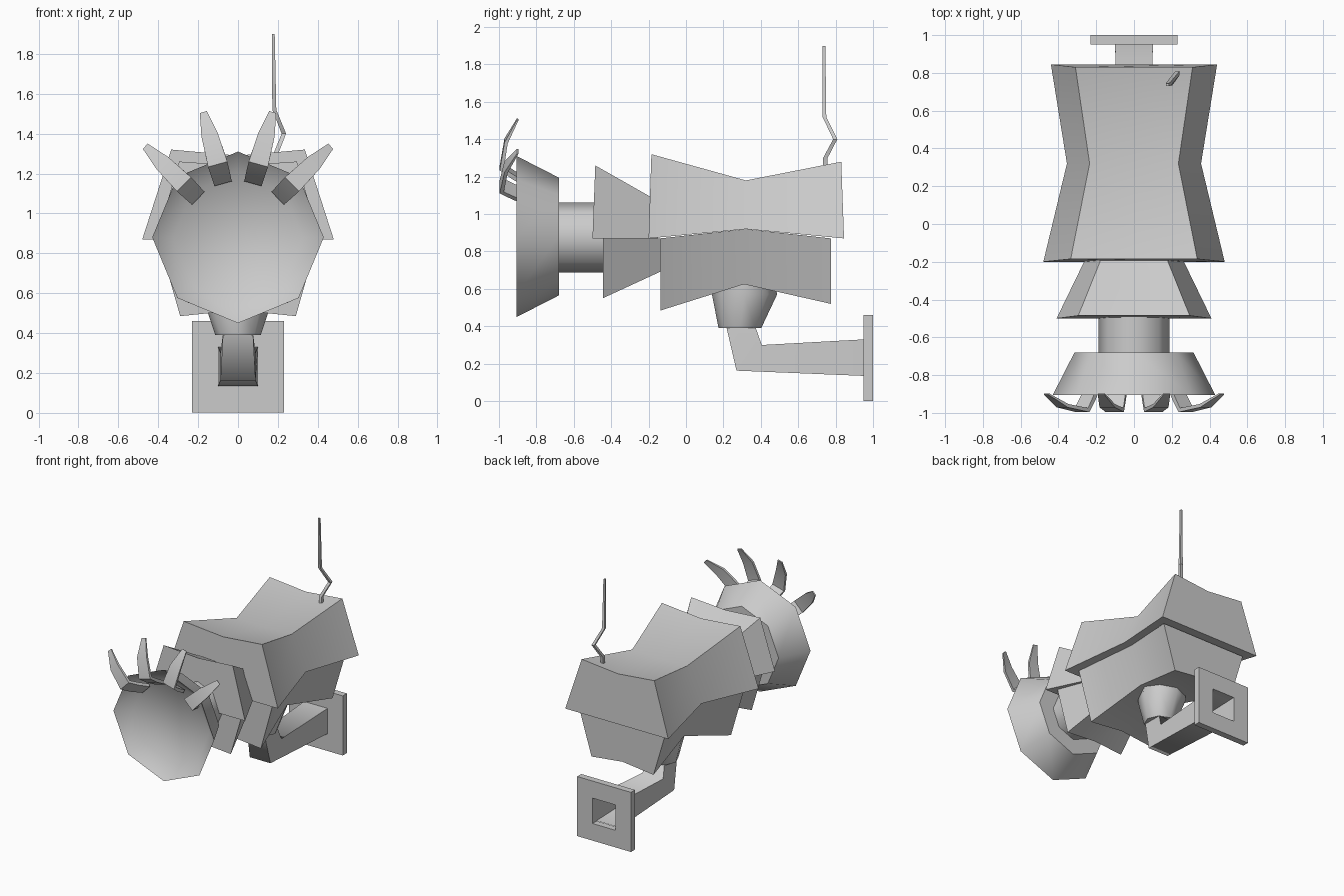
import bpy, bmesh
from math import sin, cos, pi, radians

if "Cube" in bpy.data.objects:
    bpy.data.objects.remove(bpy.data.objects["Cube"])


def loft(name, rings, caps=(True, True), angle=50, close=False):
    """Skin a list of equal-length point rings into one object."""
    bm = bmesh.new()
    vs = [[bm.verts.new(p) for p in r] for r in rings]
    n = len(vs[0])
    pairs = list(zip(vs, vs[1:])) + ([(vs[-1], vs[0])] if close else [])
    for a, b in pairs:
        for i in range(n):
            j = (i + 1) % n
            bm.faces.new((a[i], a[j], b[j], b[i]))
    if caps[0] and not close:
        bm.faces.new(vs[0])
    if caps[1] and not close:
        bm.faces.new(vs[-1])
    bmesh.ops.recalc_face_normals(bm, faces=bm.faces)
    me = bpy.data.meshes.new(name)
    bm.to_mesh(me)
    bm.free()
    ob = bpy.data.objects.new(name, me)
    bpy.context.collection.objects.link(ob)
    bpy.ops.object.select_all(action='DESELECT')
    ob.select_set(True)
    bpy.context.view_layer.objects.active = ob
    bpy.ops.object.shade_smooth_by_angle(angle=radians(angle))
    return ob


def section(y0, w0, z0, y1, w1, z1, dip):
    """Trapezoid section: wide edge (y0,w0,z0), narrow edge (y1,w1,z1) with dipped centre."""
    return [(-w0, y0, z0), (w0, y0, z0), (w1, y1, z1), (0, y1, z1 - dip), (-w1, y1, z1)]


def octagon(r, y, z=0.88):
    return [(r * sin(i * pi / 4), y, z + r * cos(i * pi / 4)) for i in range(8)]


# waisted main housing, upper hood and lower shell
loft("upper_hood", [section(-0.20, 0.48, 0.87, -0.185, 0.335, 1.32, 0.03),
                    section(0.32, 0.355, 0.92, 0.32, 0.235, 1.18, 0.01),
                    section(0.845, 0.44, 0.87, 0.83, 0.31, 1.28, 0.03)])
loft("lower_shell", [section(-0.14, 0.40, 0.87, -0.135, 0.29, 0.485, -0.03),
                     section(0.32, 0.29, 0.92, 0.31, 0.20, 0.625, -0.01),
                     section(0.775, 0.37, 0.87, 0.775, 0.265, 0.52, -0.03)])

# flared front shroud, upper and lower
loft("front_shroud_top", [section(-0.50, 0.41, 0.87, -0.485, 0.295, 1.26, 0.02),
                          section(-0.15, 0.24, 0.87, -0.15, 0.16, 1.07, 0.01)])
loft("front_shroud_bottom", [section(-0.445, 0.345, 0.87, -0.445, 0.25, 0.55, -0.02),
                             section(-0.12, 0.22, 0.87, -0.12, 0.16, 0.70, -0.01)])

# neck and recessed lens cone
loft("neck", [octagon(0.188, -0.40, 0.875), octagon(0.188, -0.69, 0.875)])
loft("lens_cone", [octagon(0.315, -0.68), octagon(0.43, -0.905), octagon(0.325, -0.81)])

# curved lashes: (radius, y, half width, half thickness)
profile = [(0.29, -0.83, 0.045, 0.012), (0.34, -0.92, 0.048, 0.012),
           (0.385, -0.985, 0.05, 0.012), (0.53, -0.962, 0.042, 0.009),
           (0.65, -0.90, 0.018, 0.004)]
normals = [(-0.88, -0.48), (-0.85, -0.53), (-0.4, -0.92), (0.3, -0.95), (0.46, -0.89)]
for k, deg in enumerate((-45.5, -15.5, 15.5, 45.5)):
    s, c = sin(radians(deg)), cos(radians(deg))
    rings = []
    for (r, y, w, t), (nr, ny) in zip(profile, normals):
        ring = []
        for a, b in ((-1, -1), (1, -1), (1, 1), (-1, 1)):
            rr, yy = r + b * t * nr, y + b * t * ny
            ring.append((rr * s + a * w * c, yy, 0.88 + rr * c - a * w * s))
        rings.append(ring)
    loft(f"lash_{k + 1}", rings)

# kinked antenna: (x, y, z, half thickness)
loft("antenna", [[(x + a * h, y + b * h, z) for a, b in ((-1, -1), (1, -1), (1, 1), (-1, 1))]
                 for x, y, z, h in ((0.19, 0.745, 1.22, 0.012), (0.19, 0.745, 1.30, 0.012),
                                    (0.23, 0.798, 1.40, 0.011), (0.182, 0.74, 1.52, 0.01),
                                    (0.177, 0.738, 1.90, 0.007))], angle=30)

# swivel joint under the housing: (z, y, radius)
loft("swivel_joint", [[(r * sin(i * pi / 4), y + r * cos(i * pi / 4), z) for i in range(8)]
                      for z, y, r in ((0.39, 0.288, 0.114), (0.57, 0.313, 0.174),
                                      (0.72, 0.313, 0.15))])

# bent square arm, open at the wall: half width, outer (y,z), inner (y,z)
loft("arm", [[(-w, y0, z0), (w, y0, z0), (w, y1, z1), (-w, y1, z1)]
             for w, y0, z0, y1, z1 in ((0.075, 0.215, 0.40, 0.37, 0.40),
                                       (0.088, 0.27, 0.163, 0.405, 0.30),
                                       (0.1, 0.95, 0.135, 0.95, 0.33))],
     caps=(True, False), angle=80)


# wall plate with a square hole
def square(h, y):
    return [(a * h, y, 0.231 + b * h) for a, b in ((-1, -1), (1, -1), (1, 1), (-1, 1))]


loft("wall_plate", [square(0.23, 0.95), square(0.23, 1.0), square(0.098, 1.0),
                    square(0.098, 0.95)], close=True)
